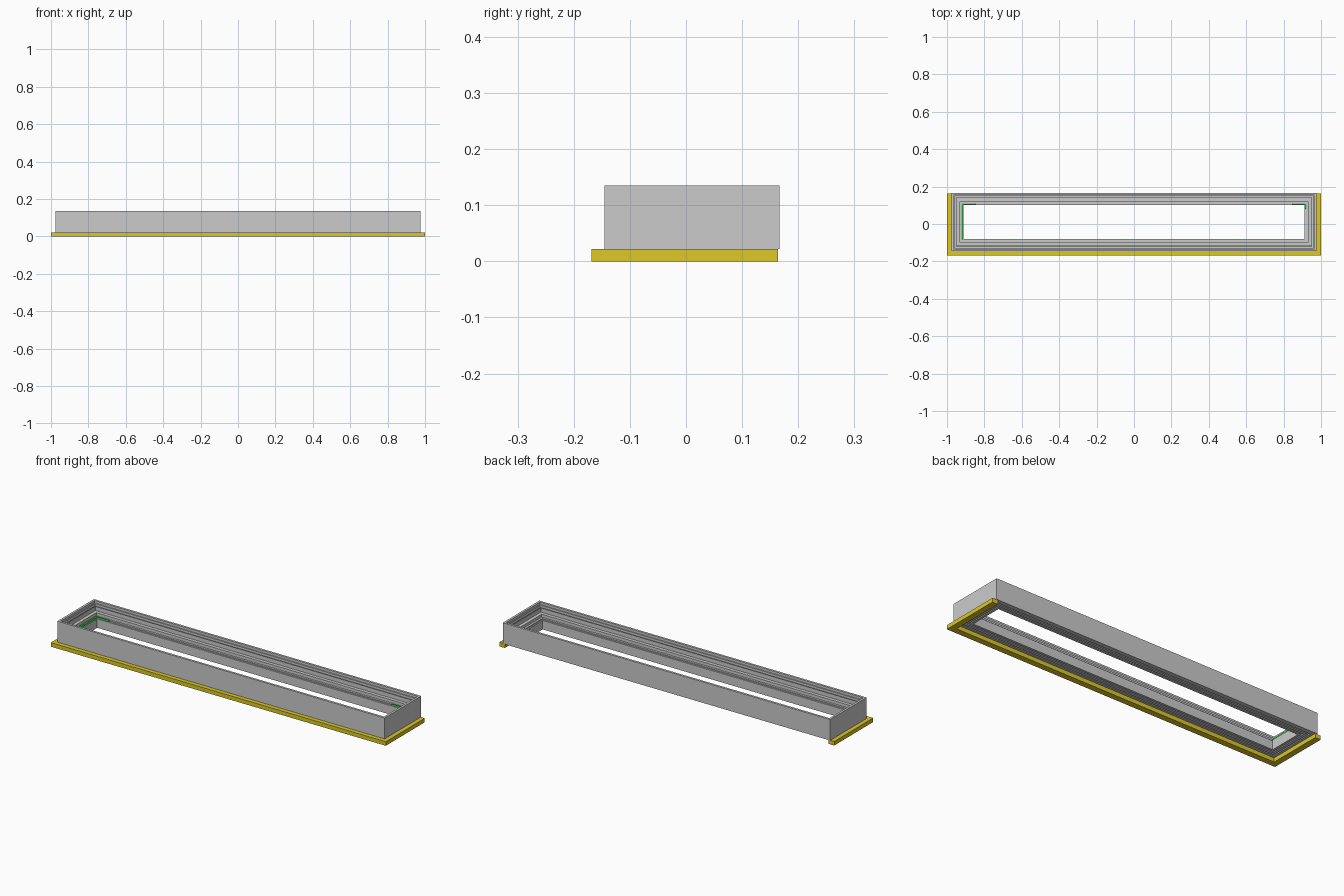
import bpy, bmesh

if "Cube" in bpy.data.objects:
    bpy.data.objects.remove(bpy.data.objects["Cube"])

def material(name, col):
    m = bpy.data.materials.new(name)
    m.diffuse_color = (*col, 1)
    m.use_nodes = True
    m.node_tree.nodes["Principled BSDF"].inputs["Base Color"].default_value = m.diffuse_color
    return m

YELLOW = material("yellow_trim", (0.72, 0.58, 0.02))
GREEN = material("green_clip", (0.05, 0.75, 0.08))
X0, X1, Y0, Y1 = -0.977, 0.977, -0.145, 0.167   # outer edges of the frame

def finish(name, bm, mat=None):
    bmesh.ops.recalc_face_normals(bm, faces=bm.faces)
    me = bpy.data.meshes.new(name)
    bm.to_mesh(me)
    bm.free()
    ob = bpy.data.objects.new(name, me)
    bpy.context.collection.objects.link(ob)
    if mat:
        me.materials.append(mat)
    return ob

def sweep(name, profile, path, closed, mat=None):
    """Join copies of a closed profile; path maps (inset, z) to each mitred corner."""
    bm = bmesh.new()
    rings = [[bm.verts.new(corner(d, z)) for d, z in profile] for corner in path]
    n, k = len(rings), len(profile)
    for i in range(n if closed else n - 1):
        a, b = rings[i], rings[(i + 1) % n]
        for j in range(k):
            bm.faces.new((a[j], a[(j + 1) % k], b[(j + 1) % k], b[j]))
    if not closed:
        bm.faces.new(rings[0])
        bm.faces.new(rings[-1])
    return finish(name, bm, mat)

def box(name, lo, hi, mat=None):
    bm = bmesh.new()
    bmesh.ops.create_cube(bm, size=1)
    for v in bm.verts:
        v.co = [lo[i] if v.co[i] < 0 else hi[i] for i in range(3)]
    return finish(name, bm, mat)

# Mitred corners of the rectangular frame
corners = [lambda d, z: (X0 + d, Y0 + d, z), lambda d, z: (X1 - d, Y0 + d, z),
           lambda d, z: (X1 - d, Y1 - d, z), lambda d, z: (X0 + d, Y1 - d, z)]

# Main frame: outer wall, rim, stepped glazing rebate, inner wall, grooved base
frame = [(0, .022), (0, .135), (.012, .135), (.012, .122), (.017, .122),
         (.017, .104), (.025, .104), (.025, .114), (.029, .114), (.029, .092),
         (.047, .092), (.047, .076), (.058, .076), (.058, .070), (.065, .070),
         (.065, .022), (.052, .022), (.052, .032), (.046, .032), (.046, .022),
         (.030, .022), (.030, .032), (.024, .032), (.024, .022)]
sweep("main_frame", frame, corners, True)

# Yellow trim under the front and both ends, open at the back
YB = 0.164
trim = [(-.023, 0), (-.023, .022), (.010, .022), (.010, 0)]
sweep("base_trim", trim,
      [lambda d, z: (X0 + d, YB, z), corners[0], corners[1],
       lambda d, z: (X1 - d, YB, z)], False, YELLOW)

# Green packers on the inner ledge: back corners and the left end
GY, GX = Y1 - .058, X1 - .058
for side, s in (("left", -1), ("right", 1)):
    xs = sorted((s * GX, s * (GX - .075)))
    box(f"{side}_back_packer", (xs[0], GY - .006, .071), (xs[1], GY, .080), GREEN)
box("left_end_packer", (-GX - .004, Y0 + .062, .071), (-GX + .004, GY, .080), GREEN)
box("right_end_packer", (GX - .004, GY - .03, .071), (GX + .004, GY, .080), GREEN)
